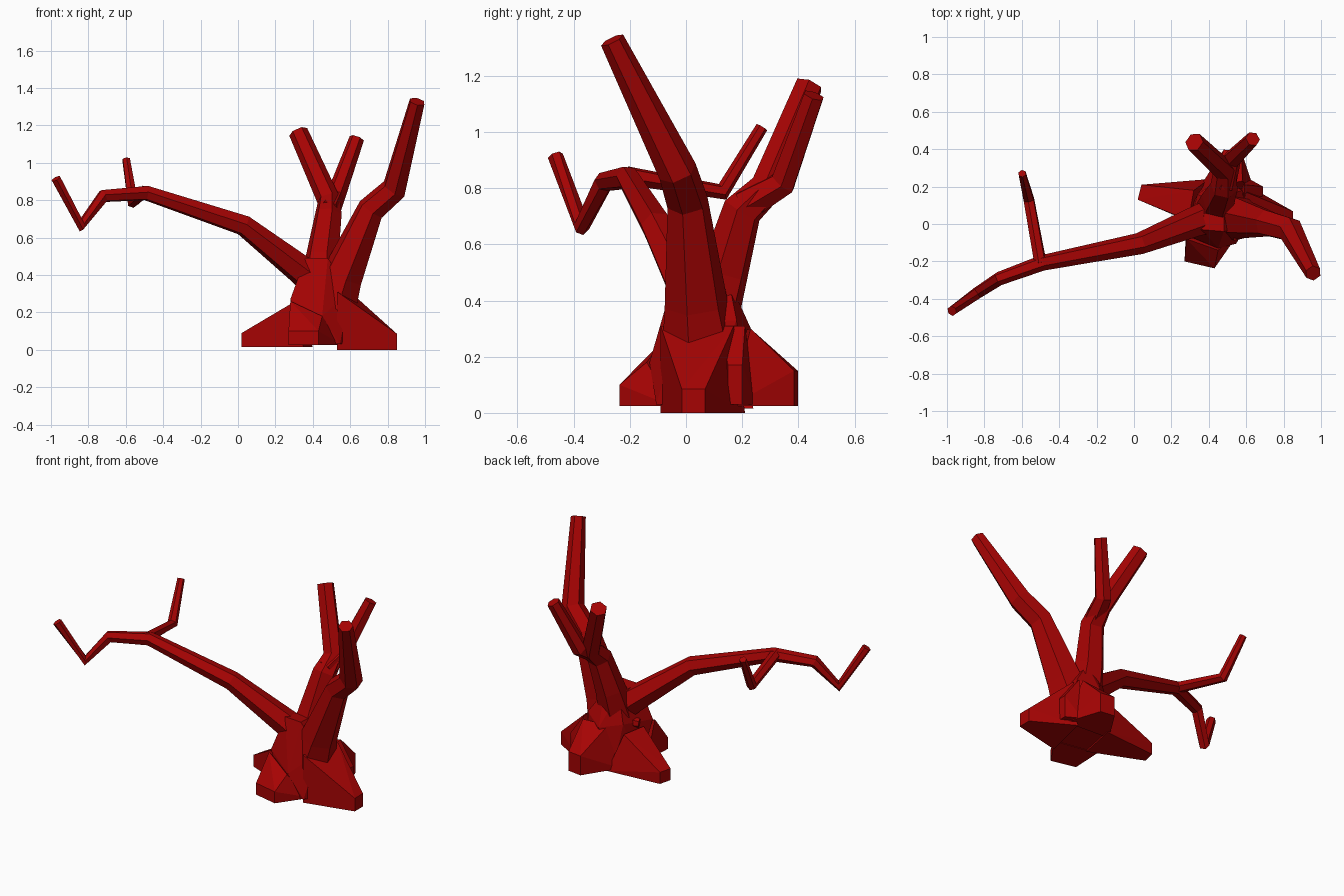
import bpy, bmesh, math
from mathutils import Vector

if "Cube" in bpy.data.objects:
    bpy.data.objects.remove(bpy.data.objects["Cube"])

red = bpy.data.materials.new("red_bark")
red.diffuse_color = (0.38, 0.001, 0.001, 1)
red.use_nodes = True
red.node_tree.nodes["Principled BSDF"].inputs["Base Color"].default_value = red.diffuse_color


def finish(bm, name):
    bmesh.ops.recalc_face_normals(bm, faces=bm.faces)
    me = bpy.data.meshes.new(name)
    bm.to_mesh(me)
    bm.free()
    me.materials.append(red)
    ob = bpy.data.objects.new(name, me)
    bpy.context.collection.objects.link(ob)
    return ob


def limb(name, nodes, sides=6):
    """Tapered faceted tube through (x, y, z, radius) nodes, mitred at bends."""
    pts = [Vector(n[:3]) for n in nodes]
    bm = bmesh.new()
    rings, side = [], None
    for i, p in enumerate(pts):
        d_in = (p - pts[i - 1]).normalized() if i else None
        d_out = (pts[i + 1] - p).normalized() if i < len(pts) - 1 else None
        d = ((d_in or d_out) + (d_out or d_in)).normalized()
        if side is None:
            side = d.orthogonal()
        side = (side - d * side.dot(d)).normalized()
        up = d.cross(side)
        ring = []
        for k in range(sides):
            a = math.tau * k / sides
            ring.append(bm.verts.new(p + nodes[i][3] * (side * math.cos(a) + up * math.sin(a))))
        rings.append(ring)
    for a, b in zip(rings, rings[1:]):
        for k in range(sides):
            m = (k + 1) % sides
            bm.faces.new((a[k], a[m], b[m], b[k]))
    bm.faces.new(rings[0])
    bm.faces.new(rings[-1])
    return finish(bm, name)


def hull(name, points):
    bm = bmesh.new()
    for p in points:
        bm.verts.new(p)
    res = bmesh.ops.convex_hull(bm, input=bm.verts)
    junk = set(res["geom_interior"]) | set(res["geom_unused"])
    bmesh.ops.delete(bm, geom=[v for v in junk if isinstance(v, bmesh.types.BMVert)], context='VERTS')
    bmesh.ops.dissolve_limit(bm, angle_limit=0.03, verts=bm.verts, edges=bm.edges)
    return finish(bm, name)


def root(name, end_a, end_b, z0, z1, peak, inner):
    """Wedge buttress: upright end face a-b, rising to a ridge inside the trunk."""
    pts = [(x, y, z) for x, y in (end_a, end_b) for z in (z0, z1)]
    pts += [(x, y, z0) for x, y in inner] + list(peak)
    return hull(name, pts)


# Trunk
trunk = [(0.28, -0.06, 0.27), (0.45, -0.13, 0.18), (0.36, -0.03, 0.49), (0.48, -0.04, 0.49),
         (0.48, 0.15, 0.48), (0.39, 0.13, 0.48), (0.60, -0.02, 0.32), (0.58, 0.18, 0.33),
         (0.34, 0.16, 0.30), (0.46, 0.24, 0.28)]
trunk += [(0.46 + 0.17 * math.cos(math.tau * k / 6), 0.05 + 0.18 * math.sin(math.tau * k / 6), 0.03)
          for k in range(6)]
hull("trunk", trunk)

# Roots
root("left_root", (0.02, 0.13), (0.04, 0.21), 0.015, 0.09,
     [(0.29, 0.02, 0.25), (0.32, 0.18, 0.25)], [(0.35, -0.01), (0.40, 0.24)])
root("right_root", (0.85, -0.015), (0.85, 0.068), 0.0, 0.085,
     [(0.53, -0.09, 0.31), (0.60, 0.17, 0.31)], [(0.53, -0.09), (0.60, 0.21)])
root("front_root", (0.27, -0.20), (0.43, -0.237), 0.025, 0.10,
     [(0.28, -0.08, 0.26), (0.45, -0.14, 0.18)], [(0.28, 0.0), (0.56, -0.05), (0.45, -0.2)])
root("back_root", (0.48, 0.398), (0.575, 0.385), 0.025, 0.15,
     [(0.42, 0.20, 0.29), (0.58, 0.23, 0.30)], [(0.34, 0.18), (0.65, 0.16)])
root("small_root", (0.69, 0.15), (0.69, 0.20), 0.03, 0.17,
     [(0.59, 0.12, 0.31), (0.59, 0.21, 0.31)], [(0.52, 0.08), (0.60, 0.25)])
limb("bark_knot", [(0.40, 0.09, 0.29, 0.04), (0.30, 0.05, 0.28, 0.028)])

# Long low branch with its twig
limb("long_branch", [(0.46, 0.06, 0.33, 0.095), (0.32, 0.01, 0.44, 0.08), (0.03, -0.105, 0.665, 0.058),
                     (-0.49, -0.208, 0.838, 0.042), (-0.72, -0.292, 0.822, 0.037),
                     (-0.84, -0.37, 0.665, 0.033), (-0.973, -0.465, 0.915, 0.028)])
limb("twig", [(-0.50, -0.21, 0.845, 0.034), (-0.562, 0.13, 0.787, 0.031), (-0.598, 0.27, 1.017, 0.022)])

# Right branch
limb("right_branch", [(0.50, 0.05, 0.24, 0.14), (0.555, 0.035, 0.39, 0.115), (0.71, 0.005, 0.75, 0.075),
                      (0.835, -0.03, 0.86, 0.07), (0.958, -0.263, 1.327, 0.044)])

# Back branch and its fork
limb("back_branch", [(0.44, 0.08, 0.33, 0.11), (0.45, 0.135, 0.50, 0.09), (0.482, 0.20, 0.72, 0.074),
                     (0.485, 0.285, 0.80, 0.062), (0.322, 0.438, 1.165, 0.052)])
limb("back_fork", [(0.485, 0.21, 0.74, 0.062), (0.522, 0.345, 0.82, 0.052), (0.635, 0.455, 1.13, 0.04)])
